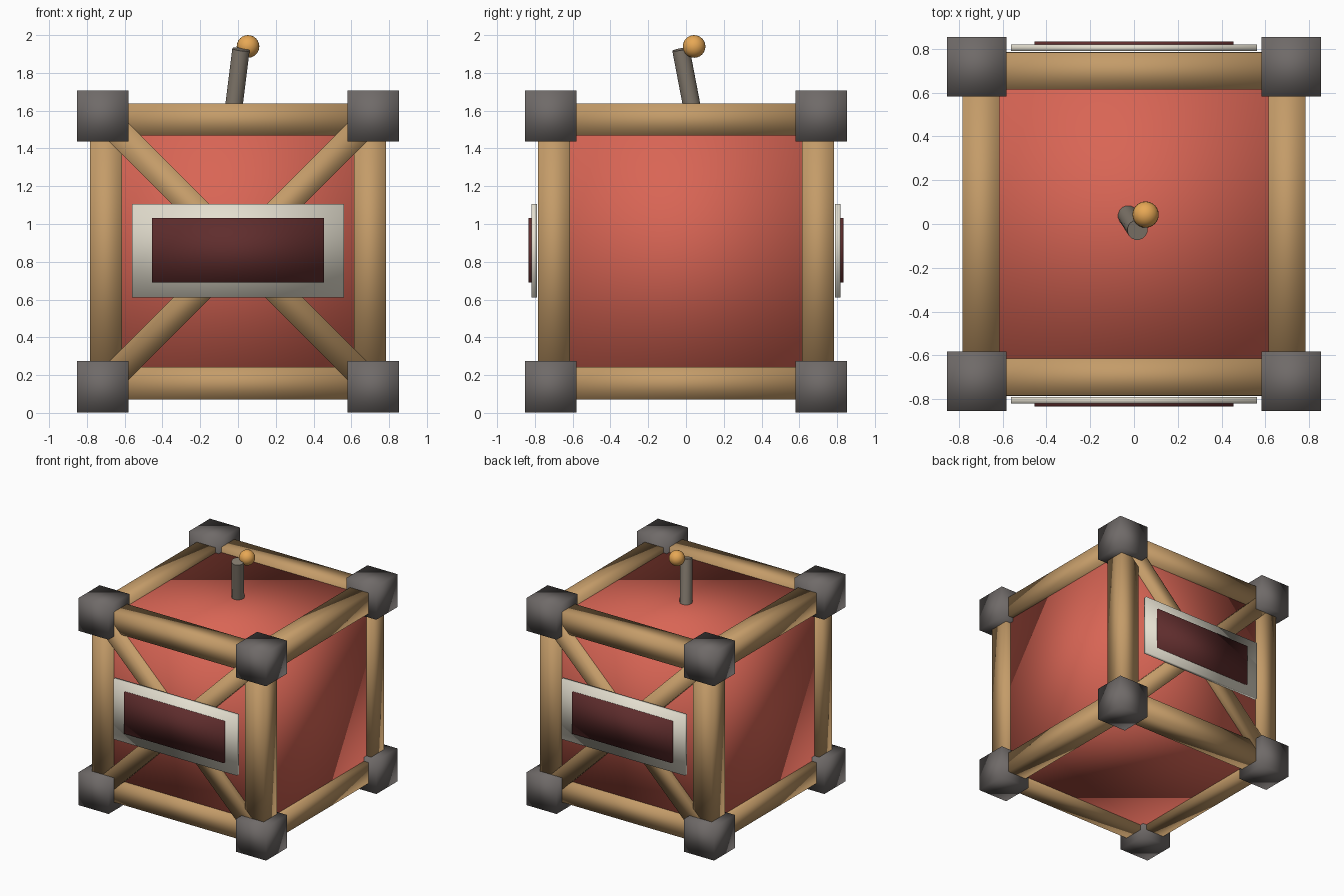
import bpy
from math import pi
from mathutils import Vector

if "Cube" in bpy.data.objects:
    bpy.data.objects.remove(bpy.data.objects["Cube"])

MID = 0.855      # height of the crate centre
CORNER = 0.717   # corner block offset from the centre
RAIL = 0.698     # frame beam offset from the centre


def material(name, r, g, b):
    m = bpy.data.materials.new(name)
    m.diffuse_color = (r, g, b, 1)
    m.use_nodes = True
    m.node_tree.nodes["Principled BSDF"].inputs["Base Color"].default_value = m.diffuse_color
    return m


RED = material("red_panel", 0.69, 0.13, 0.09)
WOOD = material("wood", 0.55, 0.33, 0.14)
METAL = material("dark_metal", 0.16, 0.145, 0.14)
CREAM = material("cream", 0.78, 0.74, 0.63)
MAROON = material("maroon", 0.115, 0.026, 0.026)
STEEL = material("lever_metal", 0.235, 0.2, 0.16)
ORANGE = material("orange", 0.8, 0.39, 0.09)


def finish(name, mat):
    ob = bpy.context.object
    ob.name = name
    ob.data.materials.append(mat)
    bpy.ops.object.shade_smooth()
    return ob


def box(name, loc, size, mat, rot=(0, 0, 0)):
    bpy.ops.mesh.primitive_cube_add(size=1, location=loc, rotation=rot)
    bpy.context.object.scale = size
    bpy.ops.object.transform_apply(location=False, rotation=False, scale=True)
    return finish(name, mat)


# Crate body
box("crate_body", (0, 0, MID), (1.48, 1.48, 1.48), RED)

# Square frame beams along the twelve edges
for axis in range(3):
    for a in (-1, 1):
        for b in (-1, 1):
            loc = [a * RAIL, b * RAIL]
            loc.insert(axis, 0)
            size = [0.17, 0.17, 0.17]
            size[axis] = 1.36
            box("frame_beam", Vector(loc) + Vector((0, 0, MID)), size, WOOD)

# Corner blocks
for x in (-1, 1):
    for y in (-1, 1):
        for z in (-1, 1):
            box("corner_block", (x * CORNER, y * CORNER, MID + z * CORNER),
                (0.272, 0.272, 0.272), METAL)

# Crossed braces and plaques on the front and back
for side, label in ((-1, "front"), (1, "back")):
    for tilt in (-1, 1):
        box(label + "_brace", (0, side * 0.714, MID), (2.0, 0.14, 0.14), WOOD,
            (0, tilt * pi / 4, 0))
    box(label + "_plaque", (0, side * 0.804, MID + 0.003), (1.124, 0.03, 0.496), CREAM)
    box(label + "_plaque_inset", (0, side * 0.818, MID + 0.005), (0.908, 0.03, 0.342), MAROON)

# Leaning lever on the lid
base, tip = Vector((-0.028, 0.04, 1.575)), Vector((0.016, -0.027, 1.925))
axis = tip - base
bpy.ops.mesh.primitive_cylinder_add(vertices=16, radius=0.047, depth=axis.length,
                                    location=(base + tip) / 2,
                                    rotation=axis.to_track_quat('Z', 'Y').to_euler())
finish("lever", STEEL)
bpy.ops.object.shade_smooth_by_angle()

# Lever knob
bpy.ops.mesh.primitive_uv_sphere_add(segments=24, ring_count=12, radius=0.06,
                                     location=(0.053, 0.043, 1.94))
finish("lever_knob", ORANGE)
